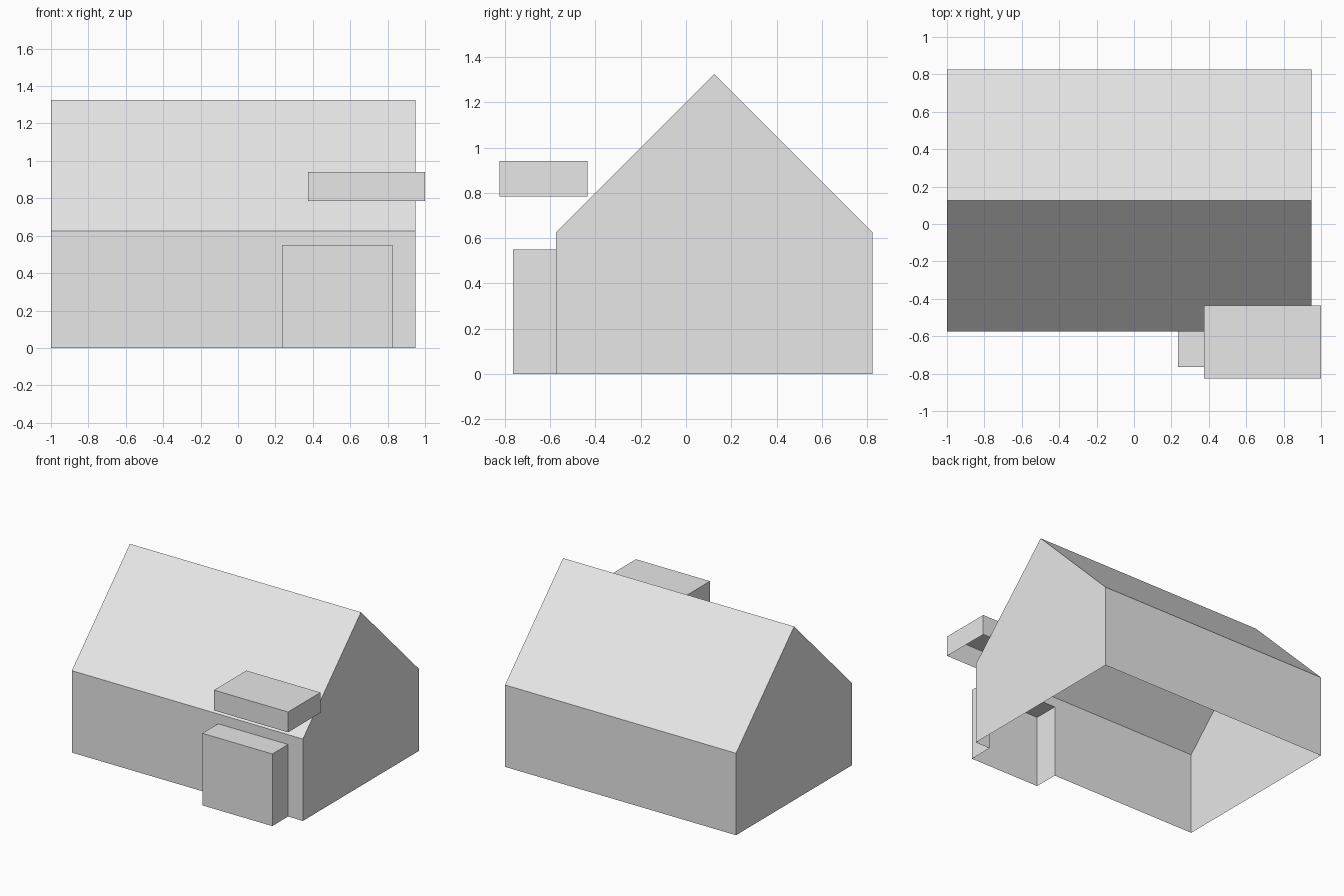
import bpy
import bmesh

if "Cube" in bpy.data.objects:
    bpy.data.objects.remove(bpy.data.objects["Cube"])

grey = bpy.data.materials.new("light_grey")
grey.use_nodes = True
grey.diffuse_color = (0.8, 0.8, 0.8, 1)
grey.node_tree.nodes["Principled BSDF"].inputs["Base Color"].default_value = (0.8, 0.8, 0.8, 1)


def make_shell(name, polygons):
    """Thin open shell from polygons listed counter-clockwise from outside."""
    bm = bmesh.new()
    for points in polygons:
        bm.faces.new([bm.verts.new(p) for p in points])
    bmesh.ops.remove_doubles(bm, verts=bm.verts, dist=0.0001)
    mesh = bpy.data.meshes.new(name)
    bm.to_mesh(mesh)
    bm.free()
    mesh.materials.append(grey)
    obj = bpy.data.objects.new(name, mesh)
    bpy.context.collection.objects.link(obj)
    return obj


def open_box(name, x, y, z, back=True):
    """Box without a bottom, and optionally without a back."""
    (x0, x1), (y0, y1), (z0, z1) = x, y, z
    sides = [
        [(x0, y0, z0), (x1, y0, z0), (x1, y0, z1), (x0, y0, z1)],
        [(x1, y0, z0), (x1, y1, z0), (x1, y1, z1), (x1, y0, z1)],
        [(x0, y1, z0), (x0, y0, z0), (x0, y0, z1), (x0, y1, z1)],
        [(x0, y0, z1), (x1, y0, z1), (x1, y1, z1), (x0, y1, z1)],
    ]
    if back:
        sides.append([(x1, y1, z0), (x0, y1, z0), (x0, y1, z1), (x1, y1, z1)])
    return make_shell(name, sides)


# Main dimensions
left, right = 0.95, -1.0
front, ridge_y, back = -0.575, 0.125, 0.825
eave, ridge = 0.625, 1.325
porch_x, porch_top = (0.235, 0.825), 0.55

# House walls: two gables, back wall, and front wall notched for the porch
gable = [(front, 0), (back, 0), (back, eave), (ridge_y, ridge), (front, eave)]
front_outline = [
    (right, 0), (porch_x[0], 0), (porch_x[0], porch_top),
    (porch_x[1], porch_top), (porch_x[1], 0),
    (left, 0), (left, eave), (right, eave),
]
make_shell("house_walls", [
    [(left, y, z) for y, z in gable],
    [(right, y, z) for y, z in reversed(gable)],
    [(x, front, z) for x, z in front_outline],
    [(left, back, 0), (right, back, 0), (right, back, eave), (left, back, eave)],
])

# Gabled roof
make_shell("roof", [
    [(right, front, eave), (left, front, eave), (left, ridge_y, ridge), (right, ridge_y, ridge)],
    [(left, back, eave), (right, back, eave), (right, ridge_y, ridge), (left, ridge_y, ridge)],
])

# Porch opening into the house, and the raised block above it
open_box("porch", porch_x, (-0.765, front), (0, porch_top), back=False)
open_box("raised_block", (0.375, 1.0), (-0.825, -0.435), (0.785, 0.94))
